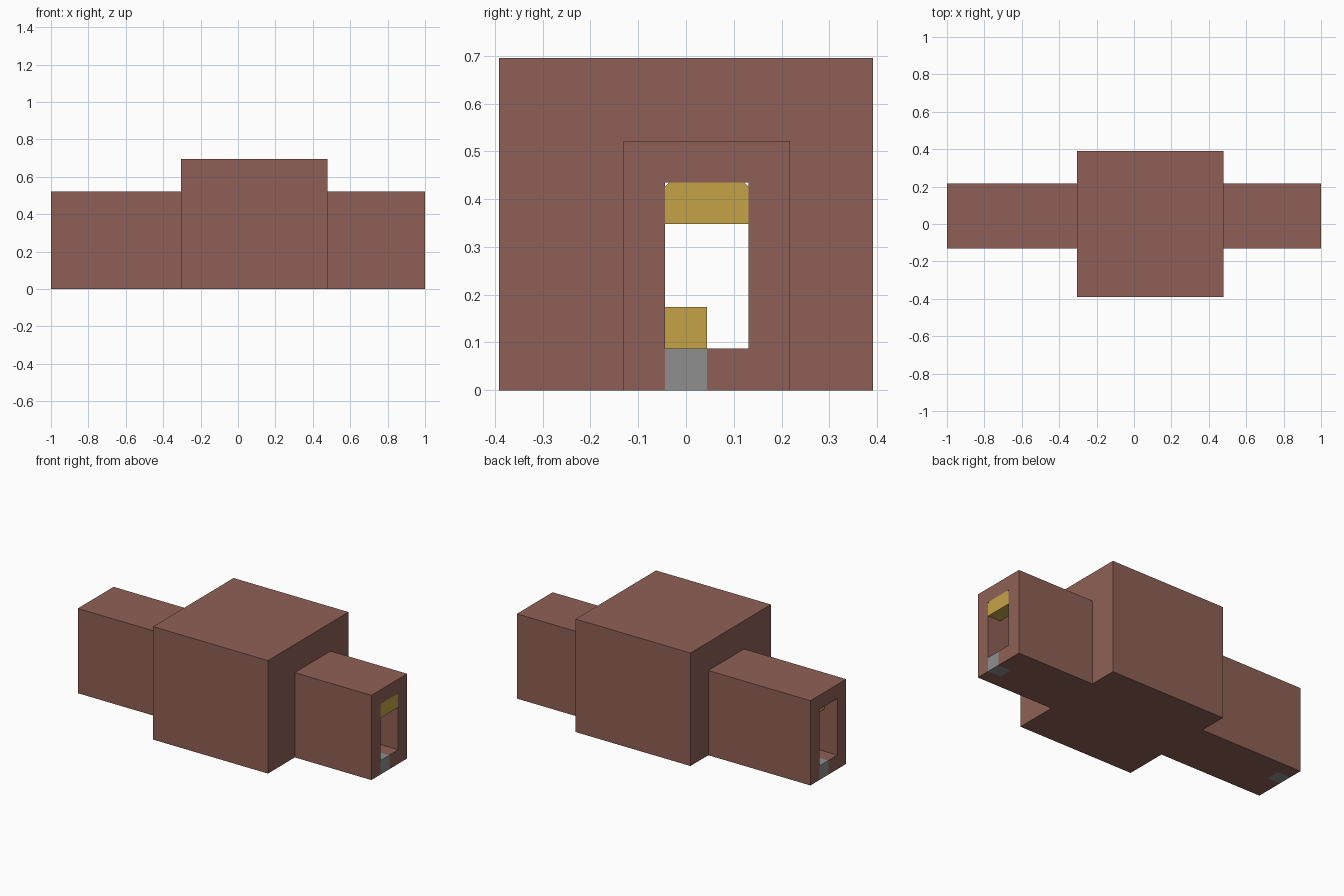
import bpy
import bmesh
from mathutils import Vector

U = 2 / 23  # one grid block

old = bpy.data.objects.get("Cube")
if old:
    bpy.data.objects.remove(old, do_unlink=True)


def material(name, color):
    m = bpy.data.materials.new(name)
    m.use_nodes = True
    m.diffuse_color = (*color, 1)
    m.node_tree.nodes["Principled BSDF"].inputs["Base Color"].default_value = (*color, 1)
    return m


BROWN = material("brown", (0.275, 0.118, 0.092))
YELLOW = material("yellow", (0.56, 0.365, 0.064))
GREY = material("grey", (0.275, 0.275, 0.275))


def build(name, mat, boxes, chamfer=0):
    """One object from boxes given in blocks as (x range, y range, z range)."""
    bm = bmesh.new()
    for ranges in boxes:
        low, high = (Vector(c) for c in zip(*ranges))
        made = bmesh.ops.create_cube(bm, size=1)["verts"]
        for v in made:
            v.co = Vector(((low[i] if v.co[i] < 0 else high[i]) * U for i in range(3)))
    if chamfer:
        # soften the two upper edges that run along x
        top = max(v.co.z for v in bm.verts)
        edges = [e for e in bm.edges
                 if all(abs(v.co.z - top) < 1e-5 for v in e.verts)
                 and abs(e.verts[0].co.y - e.verts[1].co.y) < 1e-5]
        bmesh.ops.bevel(bm, geom=edges, offset=chamfer * U, segments=1, affect='EDGES')
    bmesh.ops.recalc_face_normals(bm, faces=bm.faces)
    mesh = bpy.data.meshes.new(name)
    bm.to_mesh(mesh)
    bm.free()
    mesh.materials.append(mat)
    obj = bpy.data.objects.new(name, mesh)
    bpy.context.collection.objects.link(obj)
    return obj


# Shared ranges
DOOR_Y, DOOR_Z = (-0.5, 1.5), (1, 5)
NEAR, FAR = (-0.5, 0.5), (0.5, 1.5)
ROOM_X, ROOM_Y = (-3.5, 5.5), (-4.5, 4.5)
INNER_X, INNER_Y, INNER_Z = (-2.5, 4.5), (-3.5, 3.5), (1, 7)

# Central hollow room
build("room_floor", BROWN, [(ROOM_X, ROOM_Y, (0, 1))])
build("room_roof", BROWN, [(ROOM_X, ROOM_Y, (7, 8))])
build("room_side_walls", BROWN, [(ROOM_X, (a, a + 1), INNER_Z) for a in (-4.5, 3.5)])
for side, xs in (("right", (-3.5, -2.5)), ("left", (4.5, 5.5))):
    build(side + "_room_end_wall", BROWN, [
        (xs, (INNER_Y[0], DOOR_Y[0]), INNER_Z),
        (xs, (DOOR_Y[1], INNER_Y[1]), INNER_Z),
        (xs, DOOR_Y, (DOOR_Z[1], INNER_Z[1])),
    ])

# Passages, each with a grey threshold block let into its floor
for side, xs, end, inner, sill, plain in (
        ("right", (-11.5, -3.5), (-11.5, -10.5), (-10.5, -3.5), FAR, NEAR),
        ("left", (5.5, 11.5), (10.5, 11.5), (5.5, 10.5), NEAR, FAR)):
    build(side + "_passage", BROWN, [
        (xs, (-1.5, -0.5), (0, 6)),
        (xs, (1.5, 2.5), (0, 6)),
        (xs, DOOR_Y, (5, 6)),
        (inner, DOOR_Y, (0, 1)),
        (end, plain, (0, 1)),
    ])
    build(side + "_threshold", GREY, [(end, sill, (0, 1))])

# Yellow blocks
build("left_lintel", YELLOW, [((10.5, 11.5), DOOR_Y, (4, 5))], chamfer=0.1)
build("right_lintel", YELLOW, [((-10.5, -9.5), DOOR_Y, (4, 5))], chamfer=0.1)
build("floor_block", YELLOW, [((8.5, 9.5), NEAR, (1, 2))])
